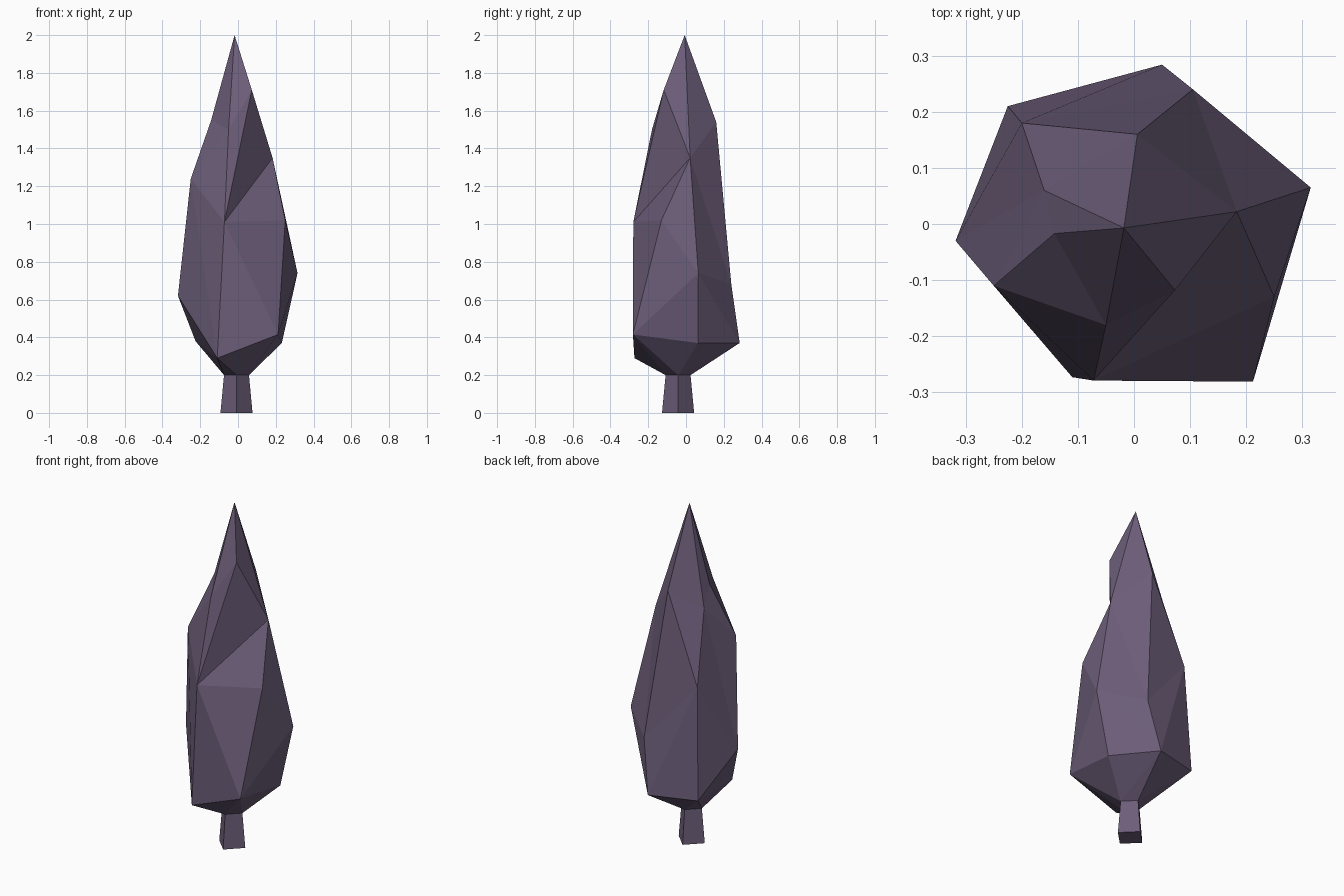
import bpy, bmesh
from mathutils import Matrix

if "Cube" in bpy.data.objects:
    bpy.data.objects.remove(bpy.data.objects["Cube"])

mat = bpy.data.materials.new("dusky_purple")
mat.diffuse_color = (0.15, 0.11, 0.19, 1)
mat.use_nodes = True
mat.node_tree.nodes["Principled BSDF"].inputs["Base Color"].default_value = mat.diffuse_color


def finish(bm, name):
    bmesh.ops.recalc_face_normals(bm, faces=bm.faces)
    mesh = bpy.data.meshes.new(name)
    bm.to_mesh(mesh)
    bm.free()
    mesh.materials.append(mat)
    bpy.context.collection.objects.link(bpy.data.objects.new(name, mesh))


def stitch(bm, low, up, steps):
    """Triangle strip between two rings; B steps along the lower ring, U the upper."""
    i = j = 0
    for s in steps:
        a, b = low[i % len(low)], up[j % len(up)]
        if s == "B":
            i += 1
            bm.faces.new((a, low[i % len(low)], b))
        else:
            j += 1
            bm.faces.new((a, up[j % len(up)], b))


# Trunk: tapered four-sided post
bm = bmesh.new()
bmesh.ops.create_cone(bm, cap_ends=True, segments=4, radius1=0.085, radius2=0.066,
                      depth=0.2, matrix=Matrix.Translation((-0.008, -0.042, 0.1)))
finish(bm, "trunk")

# Crown: irregular rings, counter-clockwise from the right side
bm = bmesh.new()
ring = lambda pts: [bm.verts.new(p) for p in pts]
neck = ring([(.058, -.042, .2), (-.008, .024, .2), (-.074, -.042, .2), (-.008, -.108, .2)])
skirt = ring([(.232, .063, .37), (.05, .284, .37), (-.225, .21, .38),
              (-.11, -.273, .29), (.212, -.281, .415)])
waist = ring([(.315, .065, .74), (.105, .24, .68), (-.2, .18, 1.03), (-.318, -.03, .62),
              (-.25, -.11, 1.24), (-.072, -.279, 1.01), (.25, -.13, 1.02)])
shoulder = ring([(.183, .022, 1.35), (.006, .16, 1.54), (-.16, .06, 1.44),
                 (-.142, -.017, 1.55), (-.05, -.18, 1.5), (.073, -.118, 1.71)])
tip = ring([(-.018, -.007, 2)])

bm.faces.new(neck)
stitch(bm, neck, skirt, "UBUBUBUBU")
stitch(bm, skirt, waist, "BUUBUBUUBUUB")
stitch(bm, waist, shoulder, "BUBUBBUUBUUBB")
stitch(bm, shoulder, tip, "BBBBBB")
finish(bm, "crown")
